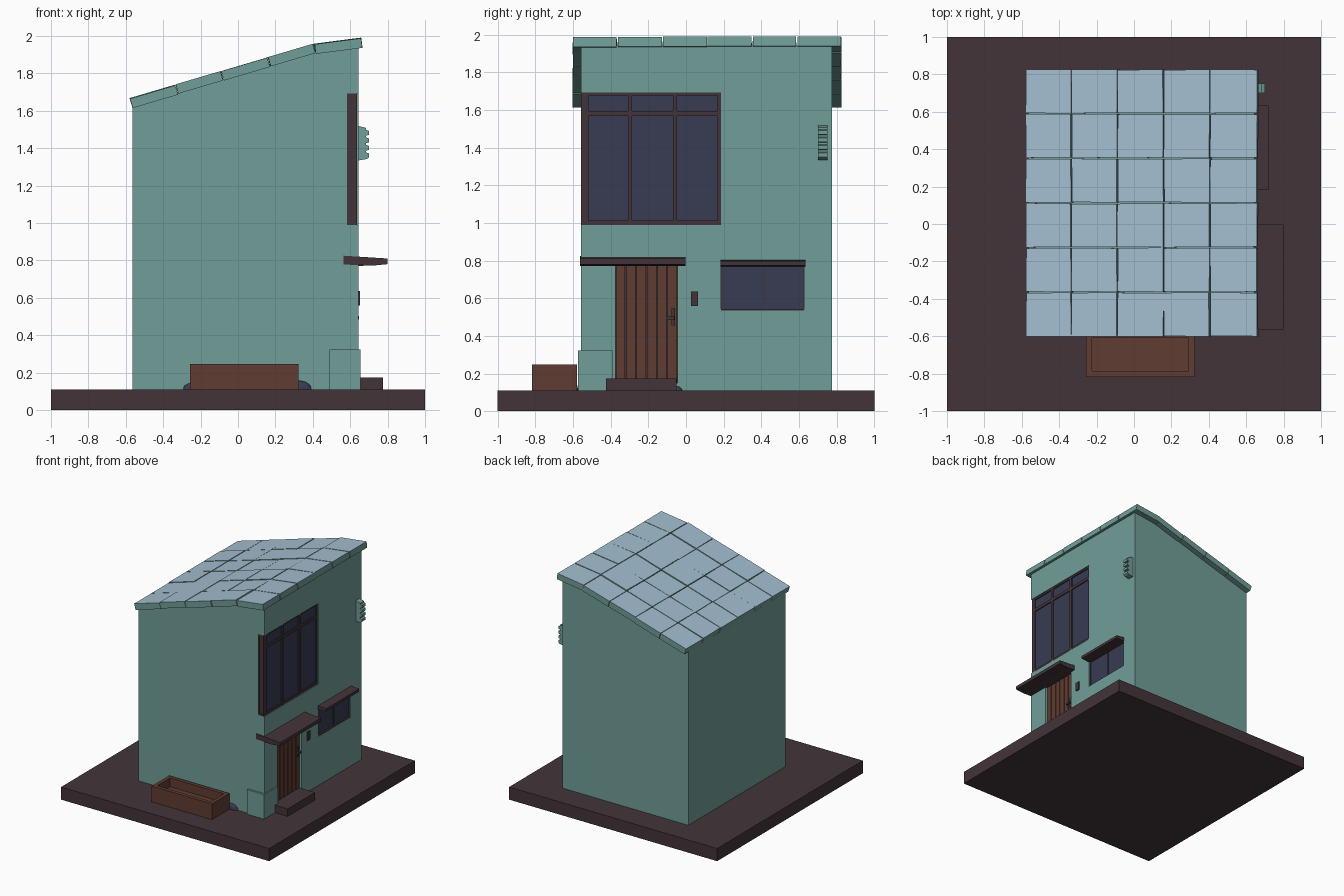
import bpy, bmesh, random
from mathutils import Vector

if "Cube" in bpy.data.objects:
    bpy.data.objects.remove(bpy.data.objects["Cube"])

random.seed(4)


def mat(name, r, g, b):
    def lin(c):
        c /= 255
        return c / 12.92 if c <= 0.04045 else ((c + 0.055) / 1.055) ** 2.4
    m = bpy.data.materials.new(name)
    m.diffuse_color = (lin(r), lin(g), lin(b), 1)
    m.use_nodes = True
    m.node_tree.nodes["Principled BSDF"].inputs["Base Color"].default_value = m.diffuse_color
    return m


TEAL = mat("teal_plaster", 113, 158, 152)
BLUE = mat("pale_blue_tile", 163, 190, 207)
DARK = mat("dark_plum", 67, 52, 58)
WOOD = mat("brown_wood", 96, 60, 49)
GLASS = mat("slate_glass", 55, 60, 82)


def finish(name, bm, *mats):
    bmesh.ops.recalc_face_normals(bm, faces=bm.faces)
    me = bpy.data.meshes.new(name)
    bm.to_mesh(me)
    bm.free()
    for m in mats:
        me.materials.append(m)
    ob = bpy.data.objects.new(name, me)
    bpy.context.collection.objects.link(ob)
    return ob


def add_prism(bm, pts, y0, y1):
    """Extrude an xz outline along y."""
    vs = [bm.verts.new((x, y0, z)) for x, z in pts]
    f = bm.faces.new(vs)
    ext = bmesh.ops.extrude_face_region(bm, geom=[f])
    bmesh.ops.translate(bm, vec=(0, y1 - y0, 0),
                        verts=[v for v in ext["geom"] if isinstance(v, bmesh.types.BMVert)])


def prism(name, pts, y0, y1, m):
    bm = bmesh.new()
    add_prism(bm, pts, y0, y1)
    return finish(name, bm, m)


def boxes(name, m, *ranges):
    """Boxes given as (x0, x1, y0, y1, z0, z1)."""
    bm = bmesh.new()
    for x0, x1, y0, y1, z0, z1 in ranges:
        add_prism(bm, [(x0, z0), (x1, z0), (x1, z1), (x0, z1)], y0, y1)
    return finish(name, bm, m)


# Base slab
boxes("base", DARK, (-1, 1, -1, 1, 0, 0.11))


# Roof top line: steep pitch, then a flatter last column
def roof_z(x):
    return 1.665 + 0.296 * (x + 0.58) if x < 0.405 else 1.957 + 0.13 * (x - 0.405)


# House walls with openings
WX = 0.643
walls = prism("walls", [(-0.565, 0.10), (WX, 0.10), (WX, roof_z(WX) - 0.045),
                        (0.405, roof_z(0.405) - 0.045), (-0.565, roof_z(-0.565) - 0.045)],
              -0.557, 0.776, TEAL)
cutter = boxes("opening_cutter", TEAL,
               (0.583, 0.8, -0.7, 0.185, 0.99, 1.693),
               (0.60, 0.8, -0.375, -0.045, 0.15, 0.79),
               (0.60, 0.8, 0.187, 0.628, 0.535, 0.785))
mod = walls.modifiers.new("openings", "BOOLEAN")
mod.operation = "DIFFERENCE"
mod.solver = "EXACT"
mod.object = cutter
bpy.context.view_layer.objects.active = walls
bpy.ops.object.modifier_apply(modifier=mod.name)
bpy.data.objects.remove(cutter)

# Roof tiles, five columns by six rows, slightly uneven
xs = [-0.58, -0.335, -0.09, 0.158, 0.405, 0.66]
ys = [-0.603 + 0.2385 * i for i in range(7)]
bm = bmesh.new()
for i in range(5):
    xa, xb = xs[i], xs[i + 1]
    za, zb = roof_z(xa + 1e-4), roof_z(xb - 1e-4)
    d = Vector((xb - xa, 0, zb - za)).normalized()
    n = Vector((-d.z, 0, d.x))
    for j in range(6):
        def jit():
            return random.uniform(0.0005, 0.005)
        lift = random.uniform(-0.003, 0.003)
        quad = []
        for x, z, sx, y, sy in ((xa, za, 1, ys[j], 1), (xb, zb, -1, ys[j], 1),
                                (xb, zb, -1, ys[j + 1], -1), (xa, za, 1, ys[j + 1], -1)):
            quad.append(Vector((x, y + sy * jit(), z)) + d * sx * jit() + n * lift)
        top = [bm.verts.new(p) for p in quad]
        low = [bm.verts.new(p - n * 0.052) for p in quad]
        bm.faces.new(top).material_index = 1
        bm.faces.new(low[::-1])
        for k in range(4):
            bm.faces.new((top[k], low[k], low[(k + 1) % 4], top[(k + 1) % 4]))
finish("roof_tiles", bm, TEAL, BLUE)

# Large corner window
boxes("large_window_frame", DARK,
      (0.583, 0.622, -0.553, 0.185, 0.99, 1.693),
      *[(0.62, 0.637, a, b, 0.99, 1.693) for a, b in
        ((-0.553, -0.518), (-0.308, -0.286), (-0.07, -0.047), (0.168, 0.185))],
      *[(0.62, 0.636, -0.55, 0.183, a, b) for a, b in
        ((0.99, 1.012), (1.568, 1.594), (1.678, 1.693))])
boxes("large_window_glass", GLASS, (0.622, 0.627, -0.52, 0.17, 1.0, 1.685))
# Narrow border on the window's front end
boxes("window_end_border", DARK,
      (0.583, 0.593, -0.557, -0.552, 0.99, 1.693), (0.627, 0.637, -0.557, -0.552, 0.99, 1.693),
      (0.593, 0.627, -0.557, -0.552, 0.99, 1.005), (0.593, 0.627, -0.557, -0.552, 1.678, 1.693))

# Small window with its hood
boxes("small_window_glass", GLASS, (0.60, 0.625, 0.187, 0.628, 0.535, 0.785))
boxes("small_window_frame", DARK,
      (0.62, 0.632, 0.187, 0.193, 0.535, 0.78), (0.62, 0.632, 0.622, 0.628, 0.535, 0.78),
      (0.62, 0.632, 0.414, 0.419, 0.535, 0.78), (0.62, 0.64, 0.187, 0.628, 0.535, 0.542))
prism("small_window_hood", [(0.61, 0.768), (0.72, 0.774), (0.72, 0.798), (0.61, 0.806)],
      0.183, 0.636, DARK)

# Door with planks, handle, step and canopy
boxes("door_backing", DARK, (0.598, 0.612, -0.375, -0.045, 0.15, 0.79))
pw = 0.33 / 6
boxes("door_planks", WOOD,
      *[(0.605, 0.625, -0.375 + pw * i + 0.003, -0.375 + pw * (i + 1) - 0.003, 0.15, 0.785)
        for i in range(6)])
boxes("door_handle", DARK,
      (0.62, 0.633, -0.078, -0.058, 0.455, 0.545), (0.63, 0.648, -0.103, -0.06, 0.485, 0.502))
boxes("door_step", DARK, (0.60, 0.776, -0.426, -0.05, 0.10, 0.175))
prism("door_canopy", [(0.565, 0.778), (0.72, 0.772), (0.80, 0.78), (0.80, 0.81), (0.565, 0.825)],
      -0.563, -0.002, DARK)
boxes("doorbell", DARK, (0.63, 0.653, 0.026, 0.065, 0.56, 0.635))

# Corner plinth
boxes("corner_plinth", TEAL, (0.49, 0.654, -0.575, -0.388, 0.10, 0.323))

# Louvred wall vent
teeth = []
for k in range(4):
    z = 1.35 + 0.04 * k
    teeth += [(0.70, z), (0.70, z + 0.022), (0.685, z + 0.027), (0.685, z + 0.038)]
prism("wall_vent", [(0.63, 1.332), (0.688, 1.342)] + teeth + [(0.63, 1.522)], 0.70, 0.752, TEAL)

# Planter trough
X0, X1, Y0, Y1, T = -0.257, 0.323, -0.818, -0.578, 0.032
boxes("planter", WOOD,
      (X0, X1, Y0, Y0 + T, 0.10, 0.247), (X0, X1, Y1 - T, Y1, 0.10, 0.247),
      (X0, X0 + T, Y0 + T, Y1 - T, 0.10, 0.247), (X1 - T, X1, Y0 + T, Y1 - T, 0.10, 0.247),
      (X0 + T, X1 - T, Y0 + T, Y1 - T, 0.10, 0.17))

# Small stones at the foot of the walls
for i, (c, s) in enumerate([((-0.25, -0.555, 0.11), (0.045, 0.025, 0.035)),
                            ((0.33, -0.555, 0.11), (0.065, 0.025, 0.048)),
                            ((0.645, -0.045, 0.11), (0.02, 0.025, 0.022))]):
    bm = bmesh.new()
    bmesh.ops.create_icosphere(bm, subdivisions=2, radius=1)
    for v in bm.verts:
        v.co = Vector([c[k] + v.co[k] * s[k] for k in range(3)])
    finish("stone_%d" % (i + 1), bm, GLASS)
